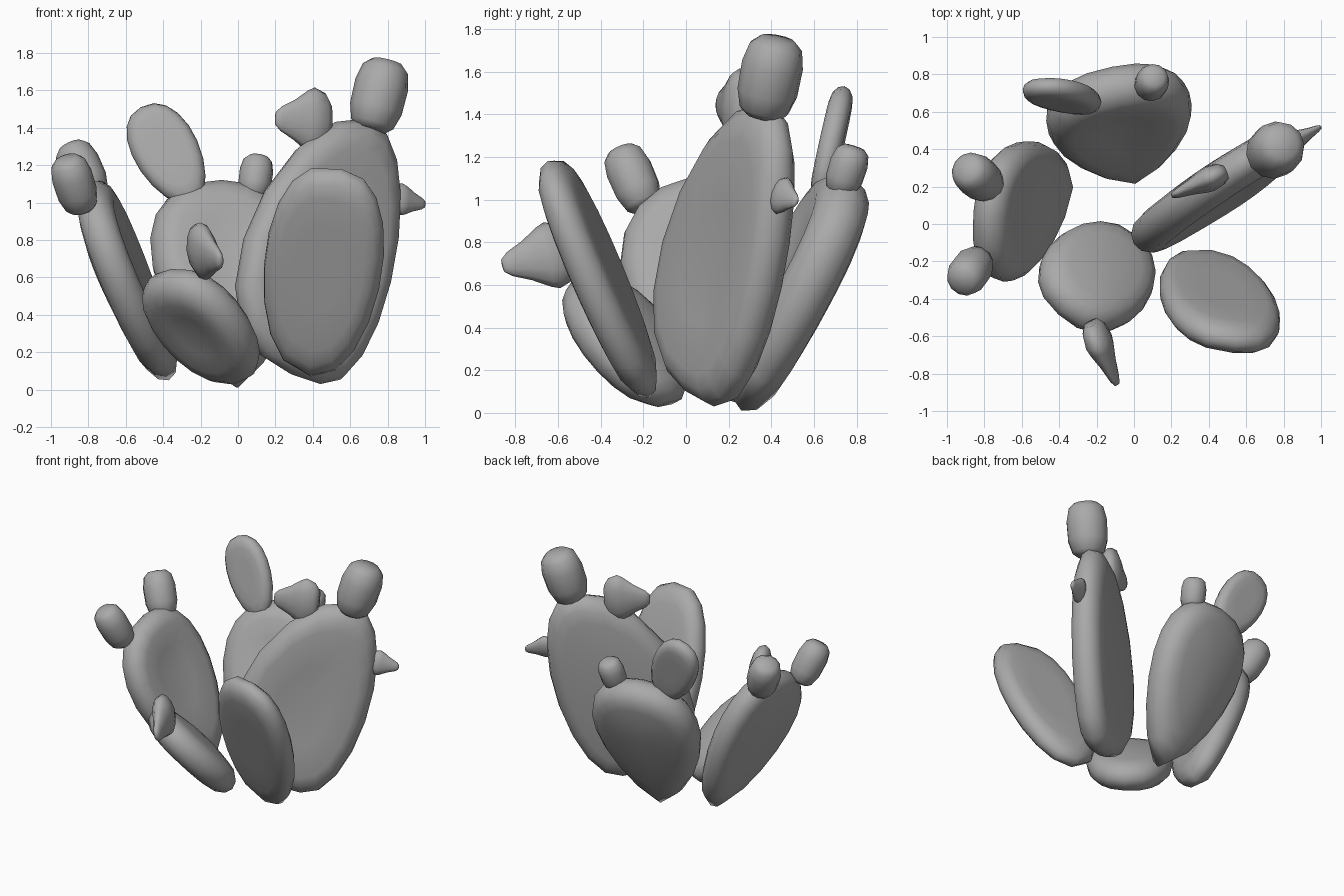
import bpy, bmesh, math
from mathutils import Vector

if "Cube" in bpy.data.objects:
    bpy.data.objects.remove(bpy.data.objects["Cube"])

grey = bpy.data.materials.new("matte grey")
grey.use_nodes = True
grey.diffuse_color = (0.4, 0.4, 0.4, 1)
grey.node_tree.nodes["Principled BSDF"].inputs["Base Color"].default_value = grey.diffuse_color

# Rings along the length: (position, relative radius)
FRUIT = ((0, 0.55), (0.08, 0.8), (0.3, 0.98), (0.65, 1), (0.88, 0.86), (0.98, 0.57))
BUD = ((0, 0.55), (0.1, 0.85), (0.3, 1), (0.42, 0.9), (0.65, 0.6), (0.9, 0.36), (0.99, 0.2))


def finish(name, bm):
    bmesh.ops.recalc_face_normals(bm, faces=bm.faces)
    for f in bm.faces:
        f.smooth = True
    mesh = bpy.data.meshes.new(name)
    bm.to_mesh(mesh)
    bm.free()
    mesh.materials.append(grey)
    bpy.context.collection.objects.link(bpy.data.objects.new(name, mesh))


def skin(name, rings, start, end):
    """Close a stack of point rings with a fan at each end."""
    bm = bmesh.new()
    loops = [[bm.verts.new(p) for p in ring] for ring in rings]
    n = len(loops[0])
    for a, b in zip(loops, loops[1:]):
        for i in range(n):
            j = (i + 1) % n
            bm.faces.new((a[i], a[j], b[j], b[i]))
    for loop, point in ((loops[0], start), (loops[-1], end)):
        tip = bm.verts.new(point)
        for i in range(n):
            bm.faces.new((loop[i], loop[(i + 1) % n], tip))
    finish(name, bm)


def frame(base, tip, side):
    """Axis from base to tip, with unit side and normal directions across it."""
    axis = tip - base
    along = axis.normalized()
    side = (side - along * side.dot(along)).normalized()
    return axis, side, side.cross(along)


def pad(name, base, tip, side, left, right, thick,
        egg=(0.85, 0.85), square=(0.85, 0.85), cup=0.0, n=18):
    """Flat egg-shaped pad with a rounded rim.

    egg < 1 widens the tip end and square < 1 fills the corners, for (left, right);
    cup hollows the front face and domes the back."""
    base = Vector(base)
    axis, side, normal = frame(base, Vector(tip), Vector(side))
    outline = []
    for i in range(n):
        a = math.tau * i / n
        k, reach = (1, right) if a < math.pi else (0, -left)
        s = ((1 - math.cos(a)) / 2) ** egg[k]
        outline.append(base + axis * s + side * reach * abs(math.sin(a)) ** square[k])
    centre = base + axis * 0.5 ** (sum(egg) / 2) + side * (right - left) / 2
    half = thick / 2
    radius = min((left + right) / 2, axis.length / 2)

    def ring(scale, height):
        return [centre + (p - centre) * scale + normal * height for p in outline]

    inner = (1 - half / radius) * 0.55
    rings = [ring(inner, -half - cup * 0.75)]
    for k in range(-3, 4):
        t = k * math.pi / 6
        rings.append(ring(1 - half / radius * (1 - math.cos(t)), half * math.sin(t)))
    rings.append(ring(inner, half - cup * 0.75))
    skin(name, rings, centre - normal * (half + cup), centre + normal * (half - cup))


def lathe(name, base, tip, profile, wide, thick, side=(0, 0.3, 1), n=12):
    """Rounded body of elliptical section along an axis."""
    base = Vector(base)
    axis, side, normal = frame(base, Vector(tip), Vector(side))
    turns = [math.tau * i / n for i in range(n)]
    rings = [[base + axis * s + (side * wide * math.cos(t) + normal * thick * math.sin(t)) * r
              for t in turns] for s, r in profile]
    skin(name, rings, base, base + axis)


# Main pads
pad("tall_left_pad", (0.44, 0.13, 0.03), (0.69, 0.39, 1.45), (0.85, 0.53, 0),
    0.62, 0.31, 0.21, egg=(1.5, 0.95), square=(1.1, 0.9), cup=0.025)
pad("front_left_pad", (0.39, -0.17, 0.07), (0.55, -0.65, 1.18), (1, -0.2, 0),
    0.34, 0.3, 0.17, square=(0.7, 0.8))
pad("front_pad", (0.01, -0.09, 0.05), (-0.39, -0.46, 0.62), (0.69, -0.73, 0.16),
    0.3, 0.3, 0.22, egg=(0.9, 0.9), square=(0.8, 0.8), cup=0.02)
pad("right_pad", (-0.37, 0.23, 0.05), (-0.8, 0.05, 1.11), (0.15, 1, 0),
    0.43, 0.32, 0.2, egg=(0.7, 0.7), cup=0.03)
pad("back_pad", (0, 0.26, 0.01), (-0.1, 0.77, 1.11), (1, 0.2, 0),
    0.41, 0.38, 0.26, egg=(0.6, 0.6), cup=0.03)

# Young pad and buds on the rims
pad("back_young_pad", (-0.23, 0.62, 0.99), (-0.52, 0.74, 1.51), (1, 0.05, 0.4),
    0.17, 0.18, 0.11, egg=(0.8, 0.8))
lathe("tall_top_bud", (0.49, 0.28, 1.43), (0.2, 0.15, 1.45), BUD, 0.18, 0.07, side=(-0.1, 0, 1))
lathe("tall_side_bud", (0.82, 0.42, 1.03), (1.0, 0.52, 0.99), BUD, 0.09, 0.045)
lathe("front_bud", (-0.23, -0.53, 0.76), (-0.09, -0.86, 0.69), BUD, 0.16, 0.075, side=(-0.2, 0, 1))

# Fruits
lathe("tall_fruit", (0.71, 0.36, 1.39), (0.8, 0.43, 1.76), FRUIT, 0.145, 0.145)
lathe("back_fruit", (0.08, 0.72, 1.03), (0.11, 0.79, 1.25), FRUIT, 0.09, 0.09)
lathe("right_front_fruit", (-0.83, -0.19, 0.96), (-0.92, -0.31, 1.24), FRUIT, 0.11, 0.11)
lathe("right_back_fruit", (-0.77, 0.2, 1.03), (-0.9, 0.3, 1.31), FRUIT, 0.115, 0.115)
